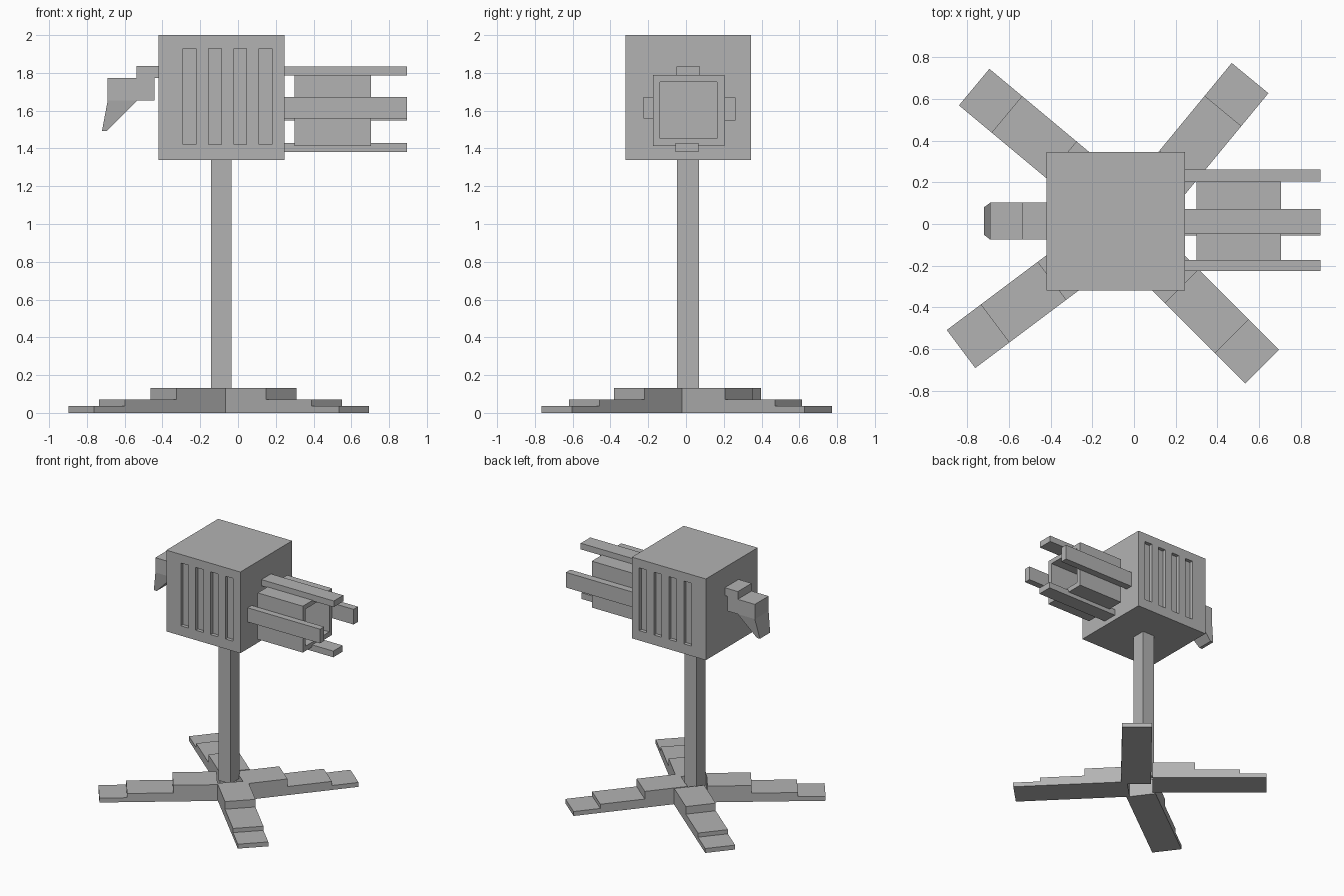
import bpy, bmesh
from mathutils import Vector

cube = bpy.data.objects.get("Cube")
if cube:
    bpy.data.objects.remove(cube, do_unlink=True)

grey = bpy.data.materials.new("plain grey")
grey.use_nodes = True
COLOUR = (0.45, 0.45, 0.45, 1)
grey.diffuse_color = COLOUR
grey.node_tree.nodes["Principled BSDF"].inputs["Base Color"].default_value = COLOUR


def finish(name, bm):
    bmesh.ops.recalc_face_normals(bm, faces=bm.faces)
    mesh = bpy.data.meshes.new(name)
    bm.to_mesh(mesh)
    bm.free()
    mesh.materials.append(grey)
    ob = bpy.data.objects.new(name, mesh)
    bpy.context.collection.objects.link(ob)
    return ob


def add_box(bm, x, y, z):
    """Box given by its (low, high) range on each axis."""
    verts = bmesh.ops.create_cube(bm, size=1)["verts"]
    for v in verts:
        v.co = [r[0] if c < 0 else r[1] for c, r in zip(v.co, (x, y, z))]


def boxes(name, *ranges):
    bm = bmesh.new()
    for r in ranges:
        add_box(bm, *r)
    return finish(name, bm)


def cut(target, cutter):
    mod = target.modifiers.new("cut", "BOOLEAN")
    mod.operation = "DIFFERENCE"
    mod.solver = "EXACT"
    mod.object = cutter
    bpy.context.view_layer.objects.active = target
    bpy.ops.object.modifier_apply(modifier=mod.name)
    bpy.data.objects.remove(cutter, do_unlink=True)


# Head with four shallow vents on the front and back
HEAD_X, HEAD_Y = (-0.42, 0.245), (-0.32, 0.345)
head = boxes("head", (HEAD_X, HEAD_Y, (1.34, 2.0)))
vents = []
for i in range(4):
    x = -0.29 + 0.134 * i
    for y in HEAD_Y:
        vents.append(((x, x + 0.068), (y - 0.028, y + 0.028), (1.42, 1.93)))
cut(head, boxes("vent_cutter", *vents))

# Square barrel with a hollow muzzle
barrel = boxes("barrel", ((0.3, 0.705), (-0.175, 0.203), (1.413, 1.79)))
cut(barrel, boxes("muzzle_cutter", ((0.4, 0.8), (-0.138, 0.165), (1.452, 1.753))))

# Four rails holding the barrel
for name, y, z in (
    ("top_rail", (-0.049, 0.073), (1.785, 1.835)),
    ("bottom_rail", (-0.055, 0.066), (1.38, 1.43)),
    ("back_rail", (0.205, 0.262), (1.547, 1.67)),
    ("front_rail", (-0.225, -0.173), (1.558, 1.673)),
):
    boxes(name, ((0.24, 0.895), y, z))

# Stepped handle and its tapered grip
HANDLE_Y = (-0.075, 0.102)
boxes("handle_mount", ((-0.537, -0.41), HANDLE_Y, (1.772, 1.836)))
boxes("handle_block", ((-0.69, -0.443), HANDLE_Y, (1.653, 1.773)))
bm = bmesh.new()
for xs, ys, z in (((-0.69, -0.535), HANDLE_Y, 1.653),
                  ((-0.72, -0.694), (-0.052, 0.08), 1.493)):
    for x in xs:
        for y in ys:
            bm.verts.new((x, y, z))
bmesh.ops.convex_hull(bm, input=bm.verts)
bmesh.ops.dissolve_limit(bm, angle_limit=0.01, verts=bm.verts, edges=bm.edges)
finish("handle_grip", bm)

# Post
boxes("post", ((-0.143, -0.034), (-0.048, 0.068), (0.1, 1.35)))


def leg(name, foot, inward):
    """Stepped profile running inward from the foot, extruded to the leg width."""
    profile = [(0, 0), (0, 0.036), (0.204, 0.036), (0.204, 0.07),
               (0.544, 0.07), (0.544, 0.132), (0.87, 0.132), (0.87, 0)]
    along = Vector(inward).to_3d().normalized()
    side = Vector((-along.y, along.x, 0)) * 0.114
    start = Vector(foot).to_3d()
    bm = bmesh.new()
    face = bm.faces.new([bm.verts.new(start - side + along * d + Vector((0, 0, z)))
                         for d, z in profile])
    out = bmesh.ops.extrude_face_region(bm, geom=[face])["geom"]
    moved = [g for g in out if isinstance(g, bmesh.types.BMVert)]
    bmesh.ops.translate(bm, verts=moved, vec=side * 2)
    finish(name, bm)


# Four splayed legs
leg("front_right_leg", (-0.83, -0.6), (0.8, 0.6))
leg("front_left_leg", (0.614, -0.684), (-1, 1))
leg("back_left_leg", (0.557, 0.7), (-0.635, -0.77))
leg("back_right_leg", (-0.767, 0.657), (0.768, -0.64))
